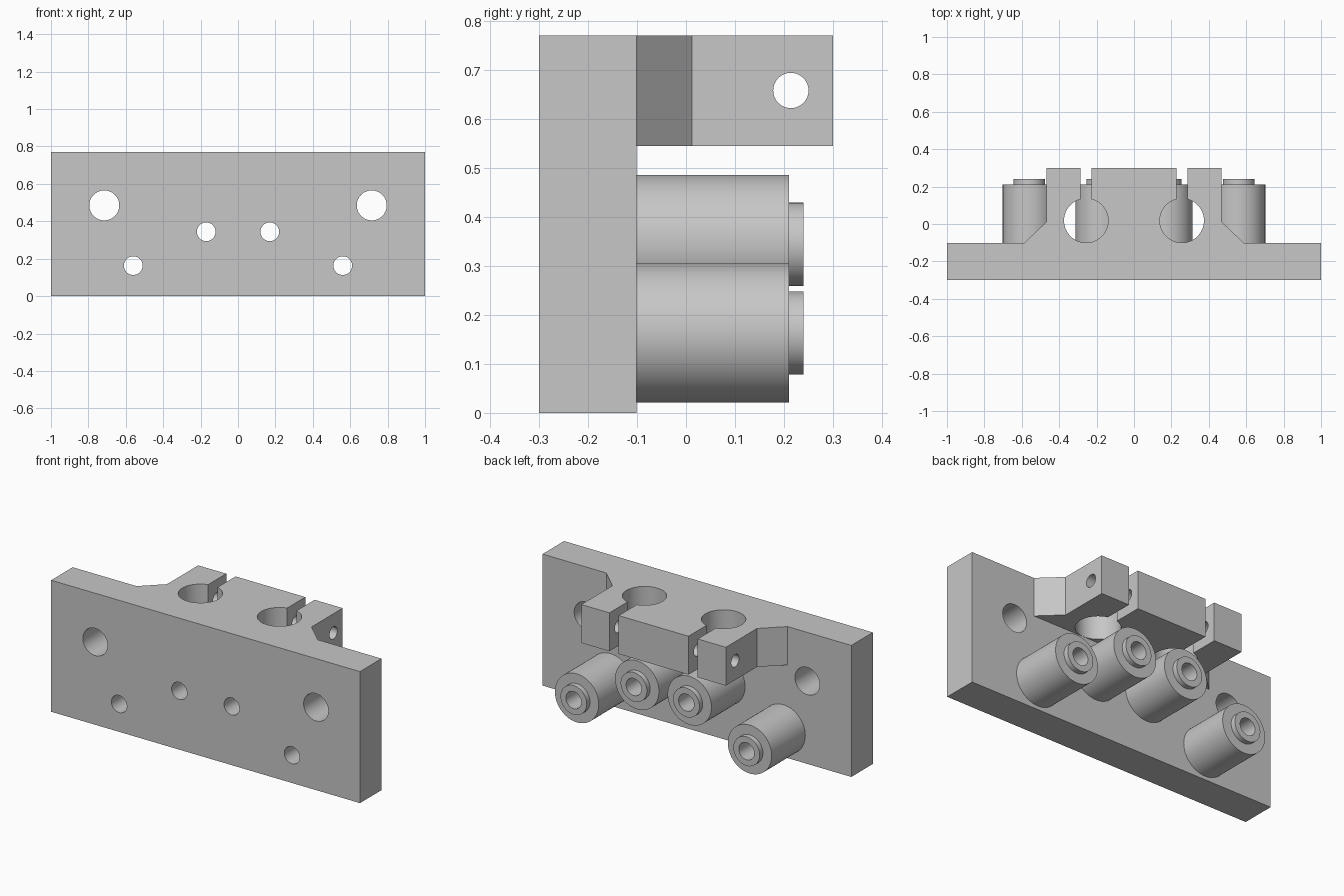
import bpy, bmesh, math
from mathutils import Matrix, Vector

default = bpy.data.objects.get("Cube")
if default:
    bpy.data.objects.remove(default, do_unlink=True)

GREY = (0.57, 0.57, 0.57, 1.0)
metal = bpy.data.materials.new("machined grey")
metal.use_nodes = True
metal.diffuse_color = GREY
metal.node_tree.nodes["Principled BSDF"].inputs["Base Color"].default_value = GREY

FRONT, FACE, BACK = -0.30, -0.101, 0.30     # plate front, plate rear, clamp rear
TOP, CLAMP_LOW = 0.77, 0.545
BORE = 0.05
SPACERS = [(0.17, 0.344), (0.56, 0.163)]    # mirrored in x


def finish(name, bm):
    bmesh.ops.recalc_face_normals(bm, faces=bm.faces)
    mesh = bpy.data.meshes.new(name)
    bm.to_mesh(mesh)
    bm.free()
    mesh.materials.append(metal)
    obj = bpy.data.objects.new(name, mesh)
    bpy.context.collection.objects.link(obj)
    return obj


def extrude_outline(name, points, low, high):
    bm = bmesh.new()
    face = bm.faces.new([bm.verts.new((x, y, low)) for x, y in points])
    grown = bmesh.ops.extrude_face_region(bm, geom=[face])["geom"]
    verts = [v for v in grown if isinstance(v, bmesh.types.BMVert)]
    bmesh.ops.translate(bm, verts=verts, vec=(0, 0, high - low))
    return finish(name, bm)


def rod(centre, radius, length, axis):
    bm = bmesh.new()
    turn = Matrix.Rotation(math.pi / 2, 4, "Y" if axis == "X" else "X")
    bmesh.ops.create_cone(bm, cap_ends=True, segments=64, radius1=radius, radius2=radius,
                          depth=length, matrix=Matrix.Translation(centre) @ turn)
    return finish("drill", bm)


def activate(obj):
    bpy.ops.object.select_all(action="DESELECT")
    obj.select_set(True)
    bpy.context.view_layer.objects.active = obj


def drill(obj, cutter):
    cutter.hide_render = True
    mod = obj.modifiers.new("hole", "BOOLEAN")
    mod.operation, mod.solver, mod.object = "DIFFERENCE", "EXACT", cutter
    activate(obj)
    bpy.ops.object.modifier_apply(modifier=mod.name)
    bpy.data.objects.remove(cutter, do_unlink=True)


def smooth(obj):
    activate(obj)
    bpy.ops.object.shade_smooth_by_angle(angle=math.radians(30))


# Mounting plate with two large bolt holes and four spacer holes
plate = extrude_outline("mounting_plate",
                        [(-1, FRONT), (1, FRONT), (1, FACE), (-1, FACE)], 0, TOP)
for side in (-1, 1):
    for x, z, r in [(0.715, 0.485, 0.08)] + [(x, z, BORE) for x, z in SPACERS]:
        drill(plate, rod((side * x, -0.2, z), r, 0.5, "Y"))
smooth(plate)

# Clamp block: chamfered shoulders and two keyhole sockets open to the rear
SOCKET_X, SOCKET_Y, SOCKET_R, SLOT = 0.256, 0.018, 0.118, 0.03
gap = math.asin(SLOT / SOCKET_R)


def keyhole(cx):
    steps = 64
    sweep = 2 * math.pi - 2 * gap
    arc = [math.pi / 2 - gap - sweep * i / steps for i in range(steps + 1)]
    ring = [(cx + SOCKET_R * math.cos(a), SOCKET_Y + SOCKET_R * math.sin(a)) for a in arc]
    return [(cx + SLOT, BACK)] + ring + [(cx - SLOT, BACK)]


outline = [(-0.587, FACE), (0.587, FACE), (0.468, 0.012), (0.468, BACK)]
outline += keyhole(SOCKET_X) + keyhole(-SOCKET_X)
outline += [(-0.468, BACK), (-0.468, 0.012)]
clamp = extrude_outline("clamp_block", outline, CLAMP_LOW, TOP)
drill(clamp, rod((0, 0.214, 0.658), 0.036, 1.4, "X"))
smooth(clamp)

# Stepped hollow spacers behind the plate
section = [(BORE, FACE), (BORE, 0.24), (0.085, 0.24), (0.085, 0.21), (0.142, 0.21), (0.142, FACE)]
for side, label in ((1, "left"), (-1, "right")):
    for (x, z), place in zip(SPACERS, ("inner", "outer")):
        bm = bmesh.new()
        verts = [bm.verts.new((r, y, 0)) for r, y in section]
        edges = [bm.edges.new(pair) for pair in zip(verts, verts[1:])]
        bmesh.ops.spin(bm, geom=verts + edges, cent=(0, 0, 0), axis=(0, 1, 0),
                       angle=2 * math.pi, steps=64)
        bmesh.ops.remove_doubles(bm, verts=bm.verts, dist=0.0001)
        bmesh.ops.translate(bm, verts=bm.verts, vec=Vector((side * x, 0, z)))
        spacer = finish(f"{place}_spacer_{label}", bm)
        # An open tube base needs its outer wall to face away from the axis
        wall = max(spacer.data.polygons, key=lambda p: p.area)
        away = wall.center - Vector((side * x, wall.center.y, z))
        if wall.normal.dot(away) * (1 if away.length > 0.1 else -1) < 0:
            spacer.data.flip_normals()
        smooth(spacer)
